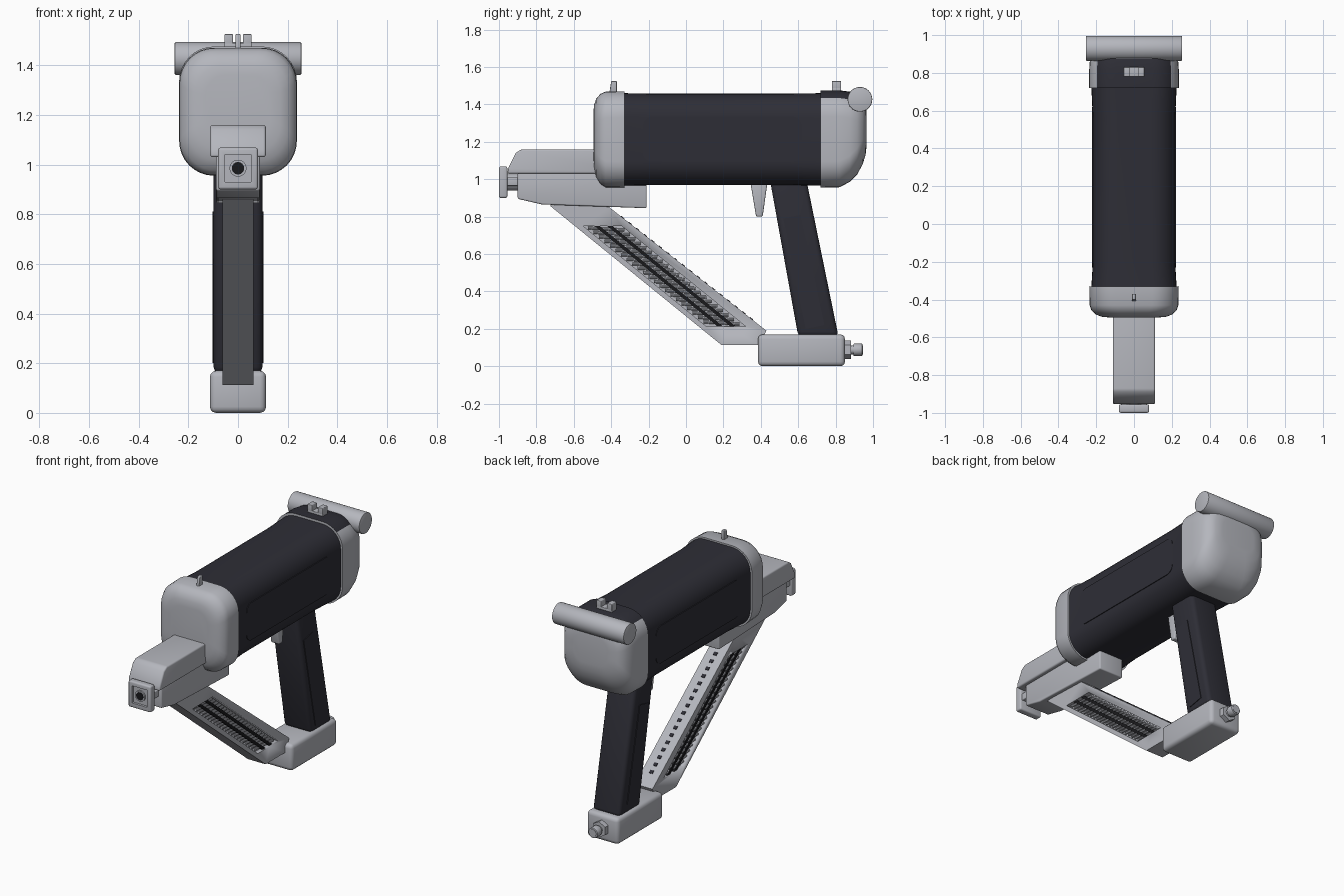
import bpy, bmesh, math
from mathutils import Vector, Matrix

cube = bpy.data.objects.get("Cube")
if cube:
    bpy.data.objects.remove(cube, do_unlink=True)


def material(name, rgb):
    m = bpy.data.materials.new(name)
    m.use_nodes = True
    m.diffuse_color = (*rgb, 1)
    m.node_tree.nodes["Principled BSDF"].inputs["Base Color"].default_value = (*rgb, 1)
    return m


LIGHT = material("light grey metal", (0.46, 0.47, 0.51))
DARK = material("dark rubber", (0.027, 0.027, 0.037))
BLACK = material("black", (0.01, 0.01, 0.012))


def finish(name, bm, mat, bevel=0.0, segments=3):
    bmesh.ops.recalc_face_normals(bm, faces=bm.faces)
    me = bpy.data.meshes.new(name)
    bm.to_mesh(me)
    bm.free()
    ob = bpy.data.objects.new(name, me)
    bpy.context.collection.objects.link(ob)
    me.materials.append(mat)
    bpy.ops.object.select_all(action='DESELECT')
    ob.select_set(True)
    bpy.context.view_layer.objects.active = ob
    if bevel:
        mod = ob.modifiers.new("Bevel", 'BEVEL')
        mod.width, mod.segments = bevel, segments
        bpy.ops.object.modifier_apply(modifier=mod.name)
    bpy.ops.object.shade_smooth_by_angle(angle=math.radians(35))
    return ob


def prism(name, pts, x0, x1, mat, bevel=0.0):
    """Side profile (y, z) extruded from x0 to x1."""
    bm = bmesh.new()
    f = bm.faces.new([bm.verts.new((x0, y, z)) for y, z in pts])
    r = bmesh.ops.extrude_face_region(bm, geom=[f])
    new = [v for v in r["geom"] if isinstance(v, bmesh.types.BMVert)]
    bmesh.ops.translate(bm, verts=new, vec=(x1 - x0, 0, 0))
    return finish(name, bm, mat, bevel)


def box(name, x0, x1, y0, y1, z0, z1, mat, bevel=0.0):
    return prism(name, [(y0, z0), (y1, z0), (y1, z1), (y0, z1)], x0, x1, mat, bevel)


def rod(name, a, b, r, mat, sides=32, bevel=0.0):
    a, b = Vector(a), Vector(b)
    bm = bmesh.new()
    rot = (b - a).to_track_quat('Z', 'Y').to_matrix().to_4x4()
    bmesh.ops.create_cone(bm, cap_ends=True, segments=sides, radius1=r, radius2=r,
                          depth=(b - a).length, matrix=Matrix.Translation((a + b) / 2) @ rot)
    return finish(name, bm, mat, bevel, 2)


def rounded(u0, u1, v0, v1, r, n=8):
    """Outline of a rounded rectangle."""
    pts = []
    for k, (cu, cv) in enumerate([(u1 - r, v1 - r), (u0 + r, v1 - r), (u0 + r, v0 + r), (u1 - r, v0 + r)]):
        for i in range(n + 1):
            t = math.pi / 2 * (k + i / n)
            pts.append((cu + r * math.cos(t), cv + r * math.sin(t)))
    return pts


def loft(name, rings, mat):
    """Rounded sections (y, half width, z low, z high, radius) joined along y."""
    bm = bmesh.new()
    loops = [[bm.verts.new((x, y, z)) for x, z in rounded(-w, w, z0, z1, r)]
             for y, w, z0, z1, r in rings]
    n = len(loops[0])
    for a, b in zip(loops, loops[1:]):
        for i in range(n):
            j = (i + 1) % n
            bm.faces.new((a[i], a[j], b[j], b[i]))
    bm.faces.new(loops[0])
    bm.faces.new(loops[-1])
    return finish(name, bm, mat)


def cut(ob, cutter):
    cutter.hide_render = True
    mod = ob.modifiers.new("Cut", 'BOOLEAN')
    mod.operation, mod.solver, mod.object = 'DIFFERENCE', 'EXACT', cutter
    bpy.ops.object.select_all(action='DESELECT')
    bpy.context.view_layer.objects.active = ob
    ob.select_set(True)
    bpy.ops.object.modifier_apply(modifier=mod.name)
    bpy.data.objects.remove(cutter, do_unlink=True)


# Motor housing and end caps
loft("housing", [(-0.34, 0.226, 0.965, 1.46, 0.13), (-0.2, 0.218, 0.968, 1.458, 0.13),
                 (0.56, 0.218, 0.968, 1.458, 0.13), (0.73, 0.226, 0.965, 1.46, 0.13)], DARK)
loft("front_cap", [(-0.33, 0.237, 0.955, 1.47, 0.14), (-0.43, 0.235, 0.957, 1.468, 0.14),
                   (-0.458, 0.225, 0.975, 1.456, 0.14), (-0.48, 0.2, 1.01, 1.43, 0.13),
                   (-0.491, 0.17, 1.05, 1.4, 0.11), (-0.495, 0.13, 1.1, 1.36, 0.08)], LIGHT)
rear = loft("rear_cap", [(0.72, 0.237, 0.955, 1.475, 0.14), (0.82, 0.237, 0.957, 1.475, 0.14),
                         (0.875, 0.233, 0.985, 1.468, 0.14), (0.915, 0.222, 1.025, 1.455, 0.14),
                         (0.945, 0.2, 1.08, 1.435, 0.13), (0.96, 0.17, 1.13, 1.41, 0.11),
                         (0.966, 0.12, 1.18, 1.36, 0.07)], LIGHT)
rear.data.materials.append(DARK)
for p in rear.data.polygons:
    if p.center.z > 1.435 and p.center.y < 0.88 and p.normal.z > 0.5:
        p.material_index = 1
rod("rear_crossbar", (-0.255, 0.93, 1.427), (0.255, 0.93, 1.427), 0.066, LIGHT, 48, 0.005)

# Side panels of the housing
for s, side in ((1, "left"), (-1, "right")):
    prism(side + "_housing_panel", rounded(-0.23, 0.62, 1.095, 1.335, 0.05),
          s * 0.216, s * 0.223, DARK)

# Sights
prism("front_sight", [(-0.41, 1.46), (-0.37, 1.46), (-0.37, 1.525), (-0.4, 1.525)],
      -0.01, 0.01, LIGHT, 0.004)
box("rear_sight_base", -0.055, 0.055, 0.78, 0.83, 1.46, 1.49, LIGHT, 0.003)
for s, side in ((1, "left"), (-1, "right")):
    box(side + "_rear_sight_post", *sorted((s * 0.02, s * 0.055)), 0.78, 0.83, 1.475, 1.525, LIGHT, 0.004)

# Nose assembly
prism("nose_upper", [(-0.955, 1.03), (-0.3, 1.03), (-0.3, 1.16), (-0.88, 1.16), (-0.91, 1.14),
                     (-0.95, 1.06)], -0.112, 0.112, LIGHT, 0.01)
prism("nose_lower", [(-0.9, 1.035), (-0.9, 0.895), (-0.77, 0.865), (-0.21, 0.845),
                     (-0.21, 1.035)], -0.088, 0.088, LIGHT, 0.008)
box("nose_neck", -0.068, 0.068, -0.975, -0.88, 0.965, 1.01, LIGHT, 0.005)
rod("nose_barrel", (0, -0.98, 0.985), (0, -0.88, 0.985), 0.045, LIGHT)
tip = box("nose_tip", -0.08, 0.08, -1.0, -0.955, 0.9, 1.068, LIGHT, 0.01)
cut(tip, box("tip_cutter", -0.053, 0.053, -1.05, -0.985, 0.93, 1.04, LIGHT))
rod("muzzle_ring", (0, -0.995, 0.985), (0, -0.97, 0.985), 0.034, LIGHT)
rod("muzzle_hole", (0, -0.997, 0.985), (0, -0.99, 0.985), 0.025, BLACK)

# Slanted magazine with a window on each side
magazine = prism("magazine", [(-0.73, 0.86), (0.19, 0.113), (0.39, 0.113), (0.43, 0.19),
                              (-0.41, 0.85), (-0.41, 0.87)], -0.063, 0.063, LIGHT)
window = [(-0.55, 0.75), (-0.345, 0.75), (0.32, 0.212), (0.11, 0.212)]
for s in (1, -1):
    cut(magazine, prism("window_cutter", window, s * 0.035, s * 0.1, LIGHT))


def along(t, u):
    """Point in the window: t runs down its length, u across it."""
    return (-0.55 + 0.66 * t + 0.206 * u, 0.75 - 0.538 * t)


# Nails and their holding strips inside the window
NAILS = 22
for i in range(NAILS):
    t = (i + 0.7) / (NAILS + 0.5)
    (y0, z0), (y1, z1) = along(t, 0.03), along(t, 0.97)
    for s, side in ((1, "left"), (-1, "right")):
        rod(f"{side}_nail_{i}", (s * 0.044, y0, z0 + 0.006), (s * 0.044, y1, z1 - 0.006),
            0.008, LIGHT, 8)
for s, side in ((1, "left"), (-1, "right")):
    for k, u in enumerate((0.36, 0.69)):
        strip = [along(0, u - 0.07), along(0, u + 0.07), along(1, u + 0.07), along(1, u - 0.07)]
        prism(f"{side}_nail_strip_{k}", strip, s * 0.036, s * 0.055, BLACK)

# Row of small slots down the rear face of the magazine
for i in range(18):
    t = (i + 1) / 19
    y, z = -0.38 + 0.77 * t, 0.826 - 0.605 * t
    prism(f"magazine_slot_{i}", [(y - 0.008, z + 0.007), (y + 0.008, z - 0.006),
                                 (y + 0.01, z - 0.003), (y - 0.006, z + 0.01)], -0.012, 0.012, DARK)

# Grip, trigger and base
prism("grip", [(0.45, 0.99), (0.6, 0.16), (0.815, 0.16), (0.645, 0.99)], -0.098, 0.098, DARK, 0.025)
for s, side in ((1, "left"), (-1, "right")):
    prism(side + "_grip_panel", [(0.52, 0.79), (0.64, 0.2), (0.74, 0.22), (0.613, 0.81)],
          s * 0.096, s * 0.102, DARK)
prism("trigger", [(0.345, 0.98), (0.375, 0.8), (0.41, 0.8), (0.435, 0.98)], -0.03, 0.03, LIGHT, 0.008)
box("base", -0.113, 0.113, 0.385, 0.85, 0.0, 0.17, LIGHT, 0.025)

# Air fitting
rod("fitting_hex", (0, 0.84, 0.088), (0, 0.882, 0.088), 0.05, LIGHT, 6)
rod("fitting_stem", (0, 0.87, 0.088), (0, 0.945, 0.088), 0.024, LIGHT)
rod("fitting_collar", (0, 0.895, 0.088), (0, 0.943, 0.088), 0.033, LIGHT, 32, 0.004)
